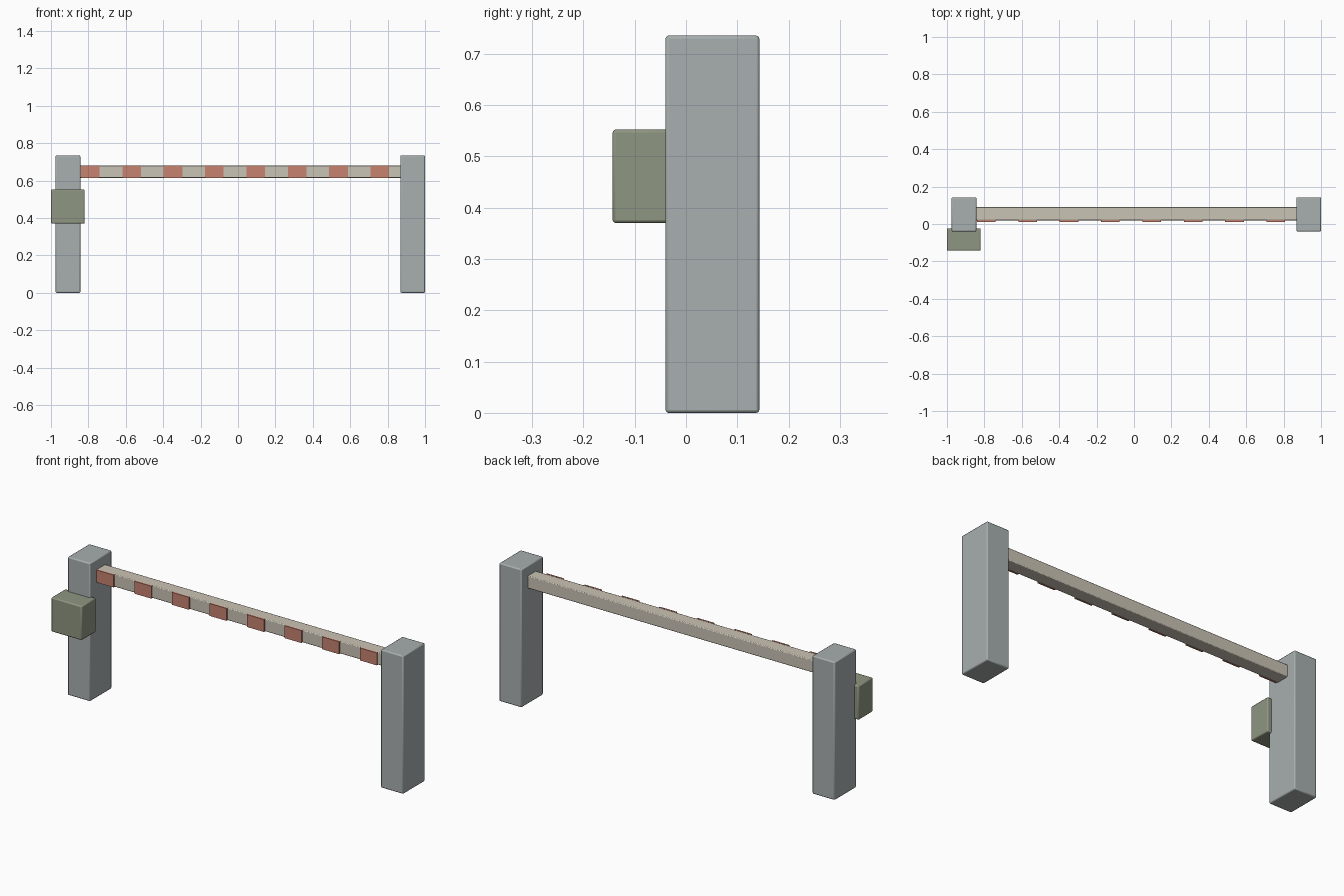
import bpy

default = bpy.data.objects.get("Cube")
if default:
    bpy.data.objects.remove(default, do_unlink=True)


def material(name, srgb):
    # sRGB bytes to linear flat colour
    colour = [((c / 255 + 0.055) / 1.055) ** 2.4 for c in srgb] + [1.0]
    mat = bpy.data.materials.new(name)
    mat.use_nodes = True
    mat.diffuse_color = colour
    mat.node_tree.nodes["Principled BSDF"].inputs["Base Color"].default_value = colour
    return mat


def block(name, low, high, mat, bevel=0.0):
    # Box between two corners, with softly rounded edges
    centre = [(a + b) / 2 for a, b in zip(low, high)]
    bpy.ops.mesh.primitive_cube_add(size=1, location=centre)
    obj = bpy.context.object
    obj.name = name
    obj.scale = [b - a for a, b in zip(low, high)]
    bpy.ops.object.transform_apply(location=False, rotation=False, scale=True)
    obj.data.materials.append(mat)
    if bevel:
        mod = obj.modifiers.new("Rounded edges", 'BEVEL')
        mod.width = bevel
        mod.segments = 2
    bpy.ops.object.shade_smooth_by_angle()
    return obj


grey = material("post grey", (168, 175, 175))
cream = material("beam cream", (202, 195, 181))
red = material("stripe red", (198, 130, 112))
olive = material("box olive", (143, 150, 129))

# Upright posts
for name, x in (("right_post", -0.975), ("left_post", 0.868)):
    block(name, (x, -0.04, 0), (x + 0.132, 0.143, 0.735), grey, 0.006)

# Control box on the front of one post
block("control_box", (-1, -0.143, 0.37), (-0.82, -0.023, 0.552), olive, 0.006)

# Barrier beam running between the posts
block("barrier_beam", (-0.87, 0.02, 0.615), (0.89, 0.09, 0.681), cream, 0.004)

# Evenly spaced painted plates on the front of the beam
for i in range(8):
    x = -0.84 + i * 0.2212
    block(f"stripe_{i + 1}", (x, 0.012, 0.615), (x + 0.1, 0.0215, 0.681), red)
